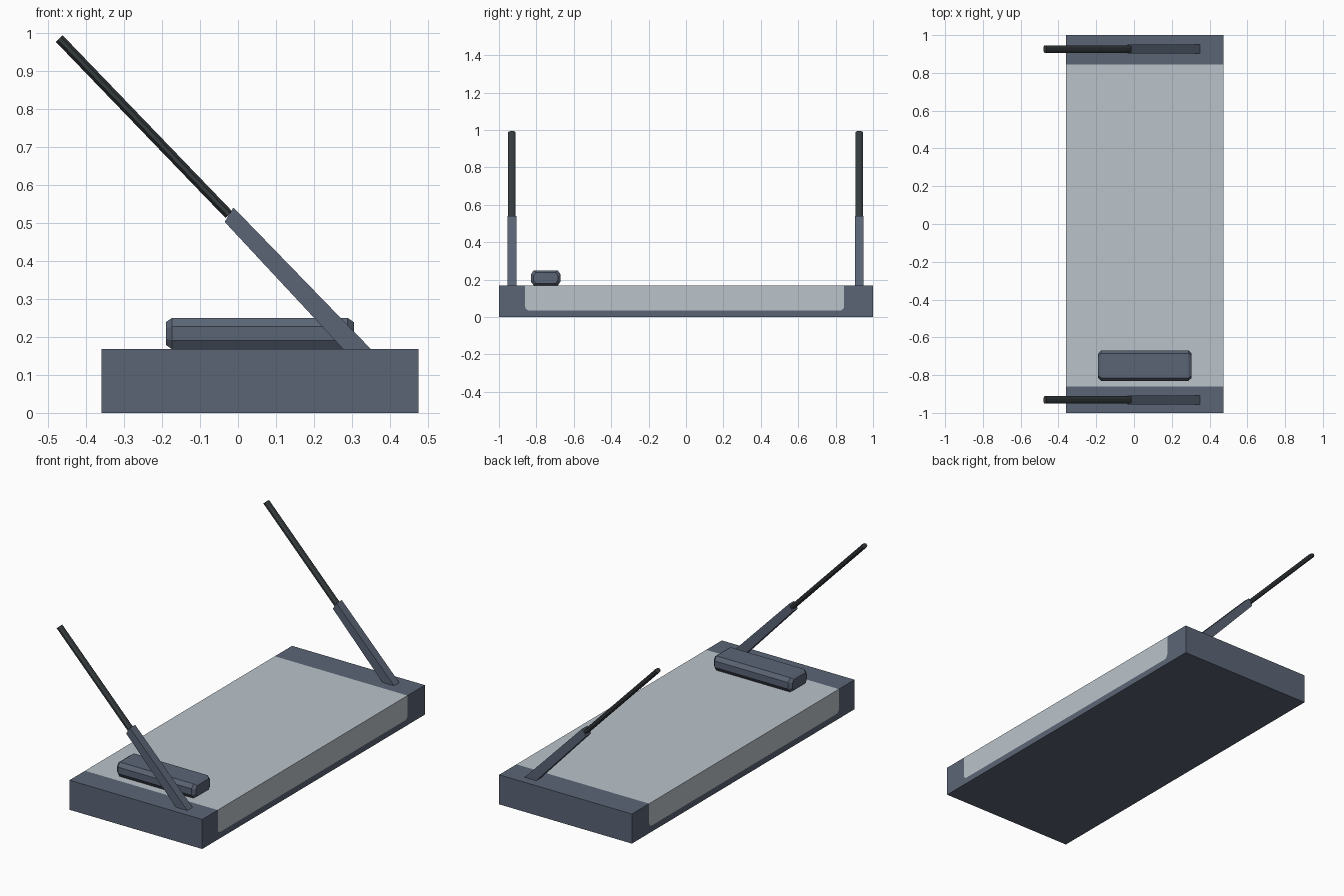
import bpy, bmesh, math
from mathutils import Vector

if "Cube" in bpy.data.objects:
    bpy.data.objects.remove(bpy.data.objects["Cube"])


def material(name, rgb):
    m = bpy.data.materials.new(name)
    m.diffuse_color = (*rgb, 1)
    m.use_nodes = True
    m.node_tree.nodes["Principled BSDF"].inputs["Base Color"].default_value = m.diffuse_color
    return m


SLATE = material("slate blue", (0.105, 0.130, 0.180))
PALE = material("pale grey", (0.49, 0.55, 0.59))
DARK = material("charcoal", (0.036, 0.044, 0.048))


def finish(name, bm, *mats):
    bmesh.ops.remove_doubles(bm, verts=bm.verts, dist=1e-5)
    bmesh.ops.recalc_face_normals(bm, faces=bm.faces)
    me = bpy.data.meshes.new(name)
    bm.to_mesh(me)
    bm.free()
    for m in mats:
        me.materials.append(m)
    ob = bpy.data.objects.new(name, me)
    bpy.context.collection.objects.link(ob)
    return ob


def loft(name, rings, mat):
    """Skin a list of equal-length rings and cap both ends."""
    bm = bmesh.new()
    vs = [[bm.verts.new(p) for p in r] for r in rings]
    n = len(vs[0])
    for a, b in zip(vs, vs[1:]):
        for i in range(n):
            j = (i + 1) % n
            bm.faces.new((a[i], a[j], b[j], b[i]))
    bm.faces.new(vs[0])
    bm.faces.new(vs[-1])
    return finish(name, bm, mat)


# Base: slate tray whose top and long sides carry a flush pale panel
X0, X1, TOP = -0.36, 0.475, 0.168
P0, P1, PZ, R = -0.86, 0.845, 0.035, 0.022
panel = [(P0, TOP)]
for cy, start in ((P0 + R, 180), (P1 - R, 270)):
    for k in range(5):
        a = math.radians(start + k * 22.5)
        panel.append((cy + R * math.cos(a), PZ + R + R * math.sin(a)))
panel.append((P1, TOP))
tray = [(-1, TOP), (-1, 0), (1, 0), (1, TOP)] + panel[::-1]

bm = bmesh.new()
for x in (X0, X1):
    for index, outline in ((0, tray), (1, panel)):
        f = bm.faces.new([bm.verts.new((x, y, z)) for y, z in outline])
        f.material_index = index
rim = [(-1, TOP), (-1, 0), (1, 0), (1, TOP), (P1, TOP), (P0, TOP)]
for i, (a, b) in enumerate(zip(rim, rim[1:] + rim[:1])):
    f = bm.faces.new([bm.verts.new(p) for p in
                      ((X0, *a), (X1, *a), (X1, *b), (X0, *b))])
    f.material_index = 1 if i == 4 else 0
finish("base_tray", bm, SLATE, PALE)

# Chamfered handset lying on the panel
def handset_ring(x, hy, hz):
    cy, cz = -0.75, 0.209
    shape = [(1, -.45), (1, .45), (.8, 1), (-.8, 1),
             (-1, .45), (-1, -.45), (-.8, -1), (.8, -1)]
    return [(x, cy + hy * u, cz + hz * v) for u, v in shape]


loft("handset", [handset_ring(-0.19, 0.065, 0.03),
                 handset_ring(-0.174, 0.08, 0.041),
                 handset_ring(0.289, 0.08, 0.041),
                 handset_ring(0.305, 0.065, 0.03)], SLATE)

# Slanted arms: a thick lower sleeve and a thin upper rod on each side
sleeve = [(0.277, TOP), (0.35, TOP), (-0.012, 0.541), (-0.035, 0.503)]
start, end = Vector((-0.024, 0, 0.522)), Vector((-0.471, 0, 0.986))
axis = (end - start).normalized()
across = Vector((axis.z, 0, -axis.x))
for side, cy in (("front", -0.931), ("back", 0.926)):
    loft(side + "_arm_sleeve",
         [[(x, cy + s * 0.0235, z) for x, z in sleeve] for s in (-1, 1)], SLATE)
    rings = []
    for p in (start, end):
        ring = []
        for k in range(8):
            a = math.radians(22.5 + 45 * k)
            c, s = math.cos(a) / 0.924, math.sin(a) / 0.924
            ring.append(p + across * 0.0125 * c + Vector((0, cy + 0.02 * s, 0)))
        rings.append(ring)
    loft(side + "_arm_rod", rings, DARK)
